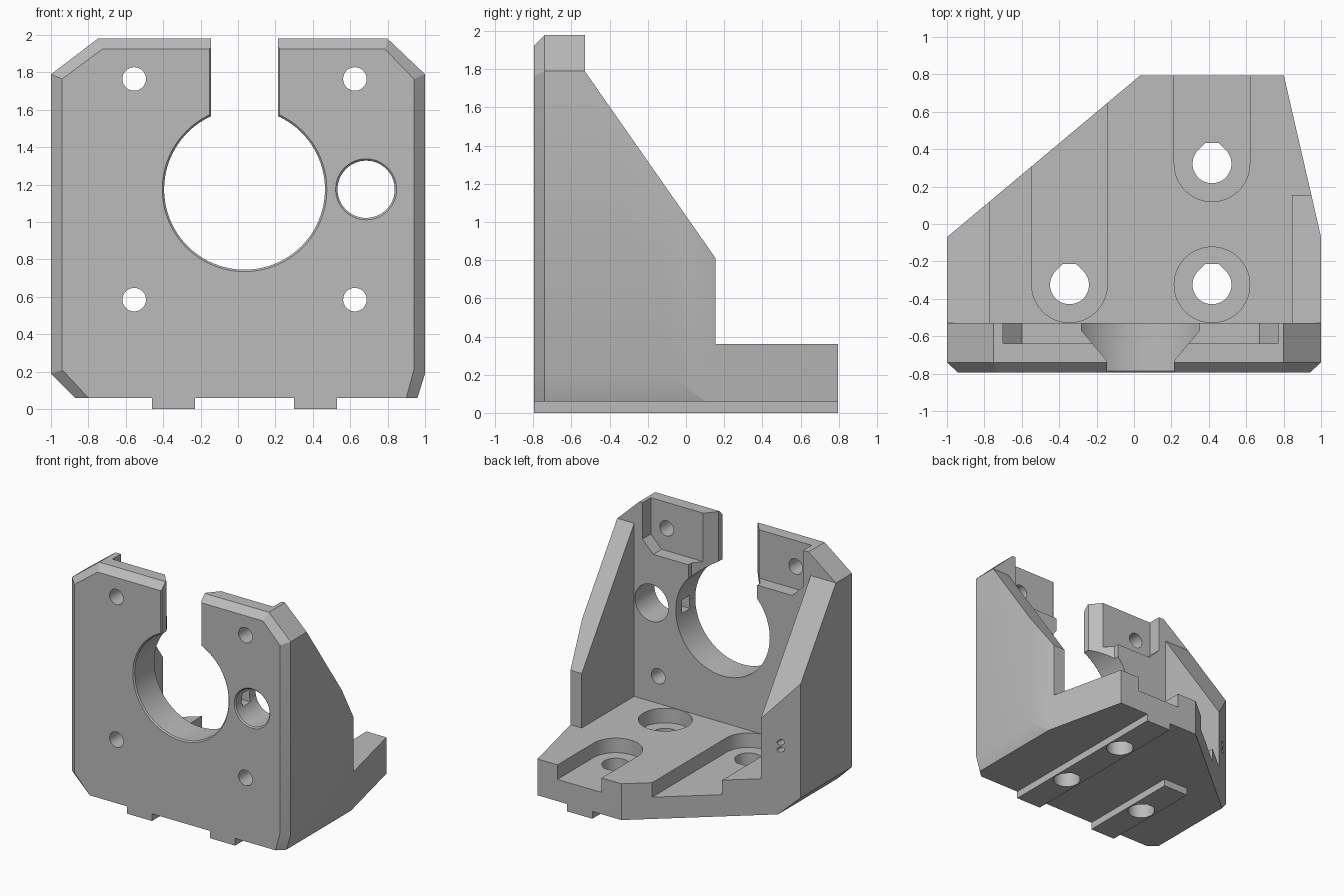
import bpy, bmesh, math

if "Cube" in bpy.data.objects:
    bpy.data.objects.remove(bpy.data.objects["Cube"], do_unlink=True)

grey = bpy.data.materials.new("plain_grey")
grey.use_nodes = True
COLOUR = (0.5, 0.5, 0.5, 1)
grey.diffuse_color = COLOUR
grey.node_tree.nodes["Principled BSDF"].inputs["Base Color"].default_value = COLOUR


def place(axis, a, b, d):
    """Put profile point (a, b) at depth d along the axis."""
    return {"x": (d, a, b), "y": (a, d, b), "z": (a, b, d)}[axis]


def loft(name, axis, sections):
    """Closed solid through (depth, outline) sections with equal point counts."""
    bm = bmesh.new()
    rings = [[bm.verts.new(place(axis, a, b, d)) for a, b in pts] for d, pts in sections]
    n = len(rings[0])
    for low, high in zip(rings, rings[1:]):
        for i in range(n):
            j = (i + 1) % n
            bm.faces.new((low[i], low[j], high[j], high[i]))
    bm.faces.new(rings[0])
    bm.faces.new(rings[-1])
    bmesh.ops.recalc_face_normals(bm, faces=bm.faces)
    mesh = bpy.data.meshes.new(name)
    bm.to_mesh(mesh)
    bm.free()
    mesh.materials.append(grey)
    obj = bpy.data.objects.new(name, mesh)
    bpy.context.collection.objects.link(obj)
    return obj


def prism(name, axis, pts, lo, hi):
    return loft(name, axis, [(lo, pts), (hi, pts)])


def box(name, x0, x1, y0, y1, z0, z1):
    return prism(name, "z", [(x0, y0), (x1, y0), (x1, y1), (x0, y1)], z0, z1)


def arc(cx, cy, r, start=0, end=360, n=64):
    full = end - start == 360
    angles = [math.radians(start + (end - start) * i / n) for i in range(n if full else n + 1)]
    return [(cx + r * math.cos(t), cy + r * math.sin(t)) for t in angles]


def combine(target, tool, operation="DIFFERENCE"):
    mod = target.modifiers.new(tool.name, "BOOLEAN")
    mod.operation, mod.solver, mod.object = operation, "EXACT", tool
    bpy.context.view_layer.objects.active = target
    bpy.ops.object.modifier_apply(modifier=mod.name)
    bpy.data.objects.remove(tool, do_unlink=True)


FRONT, BACK, PLATE_BACK = -0.795, 0.795, -0.53
BASE_BOTTOM, BASE_TOP, SLOT_FLOOR = 0.06, 0.36, 0.24
MID_X, MID_Z = 0.035, 1.175

# Body: bevelled front outline swept back
face = [(-0.8, 0.06), (-0.94, 0.21), (-0.94, 1.765), (-0.725, 1.925),
        (0.785, 1.925), (0.94, 1.765), (0.94, 0.21), (0.9, 0.06)]
outer = [(-0.87, 0.06), (-1, 0.19), (-1, 1.79), (-0.75, 1.98),
         (0.8, 1.98), (1, 1.79), (1, 0.19), (0.96, 0.06)]
body = loft("motor_bracket", "y", [(FRONT, face), (-0.74, outer), (BACK, outer)])

# Side profile with sloping gusset walls, then the base footprint
side = [(-1, -0.1), (1, -0.1), (1, BASE_TOP), (0.155, BASE_TOP), (0.155, 0.81),
        (PLATE_BACK, 1.79), (PLATE_BACK, 2.2), (-1, 2.2)]
combine(body, prism("side_profile", "x", side, -1.2, 1.2), "INTERSECT")
plan = [(-1.1, -1), (1.1, -1), (1.1, -0.505), (0.8, 0.8), (0.754, 1), (0.279, 1), (-1.1, -0.154)]
combine(body, prism("footprint", "z", plan, -0.2, 2.2), "INTERSECT")

# Space between the walls
combine(body, box("interior", -0.77, 0.845, PLATE_BACK, 1, BASE_TOP, 2.3))

# Alignment ribs under the base
combine(body, box("long_rib", 0.3, 0.53, FRONT, BACK, 0, 0.1), "UNION")
combine(body, box("short_rib", -0.46, -0.23, FRONT, 0.1, 0, 0.1), "UNION")

# Main bore, rod hole and the flared slot open to the top
for name, x, r in (("bore", MID_X, 0.43), ("rod_hole", 0.685, 0.153)):
    wide, narrow = arc(x, MID_Z, r + 0.02, n=96), arc(x, MID_Z, r, n=96)
    combine(body, loft(name, "y", [(FRONT - 0.01, wide), (FRONT + 0.01, narrow), (-0.4, narrow)]))
half = [(0.2, -0.81), (0.18, -0.785), (0.18, -0.73), (0.315, -0.57), (0.315, -0.45)]
flare = [(MID_X + w, y) for w, y in half] + [(MID_X - w, y) for w, y in reversed(half)]
combine(body, prism("top_slot", "z", flare, MID_Z, 2.3))
combine(body, box("side_window", 0.42, 0.58, -0.71, -0.61, 1.12, 1.23))

# Rear pockets around the upper screws, and the four screw holes
for s in (-1, 1):
    pocket = [(MID_X + s * w, z) for w, z in
              ((0.2, 1.58), (0.635, 1.58), (0.735, 1.68), (0.735, 2.2), (0.2, 2.2))]
    combine(body, prism("pocket", "y", pocket, -0.64, -0.4))
    for t in (-1, 1):
        hole = arc(MID_X + s * 0.59, MID_Z + t * 0.59, 0.063, n=32)
        combine(body, prism("screw_hole", "y", hole, -1, -0.45))

# Counterbored base screws; two recesses run out through the back edge
for x, y, runs_out in ((-0.345, -0.325, True), (0.417, 0.322, True), (0.417, -0.325, False)):
    if runs_out:
        recess = arc(x, y, 0.202, 180, 360, 40) + [(x + 0.202, 1), (x - 0.202, 1)]
    else:
        recess = arc(x, y, 0.202)
    combine(body, prism("recess", "z", recess, SLOT_FLOOR, BASE_TOP + 0.1))
    teardrop = arc(x, y, 0.104, 135, 405, 36) + [(x + 0.036, y + 0.11), (x - 0.036, y + 0.11)]
    combine(body, prism("base_screw_hole", "z", teardrop, -0.1, SLOT_FLOOR + 0.05))

# Two pin holes in the slanted wall end
for z in (0.595, 0.655):
    combine(body, prism("pin_hole", "y", arc(-0.885, z, 0.022, n=16), -0.1, 0.3))

bpy.ops.object.select_all(action="DESELECT")
body.select_set(True)
bpy.context.view_layer.objects.active = body
bpy.ops.object.shade_smooth_by_angle(angle=math.radians(20))
